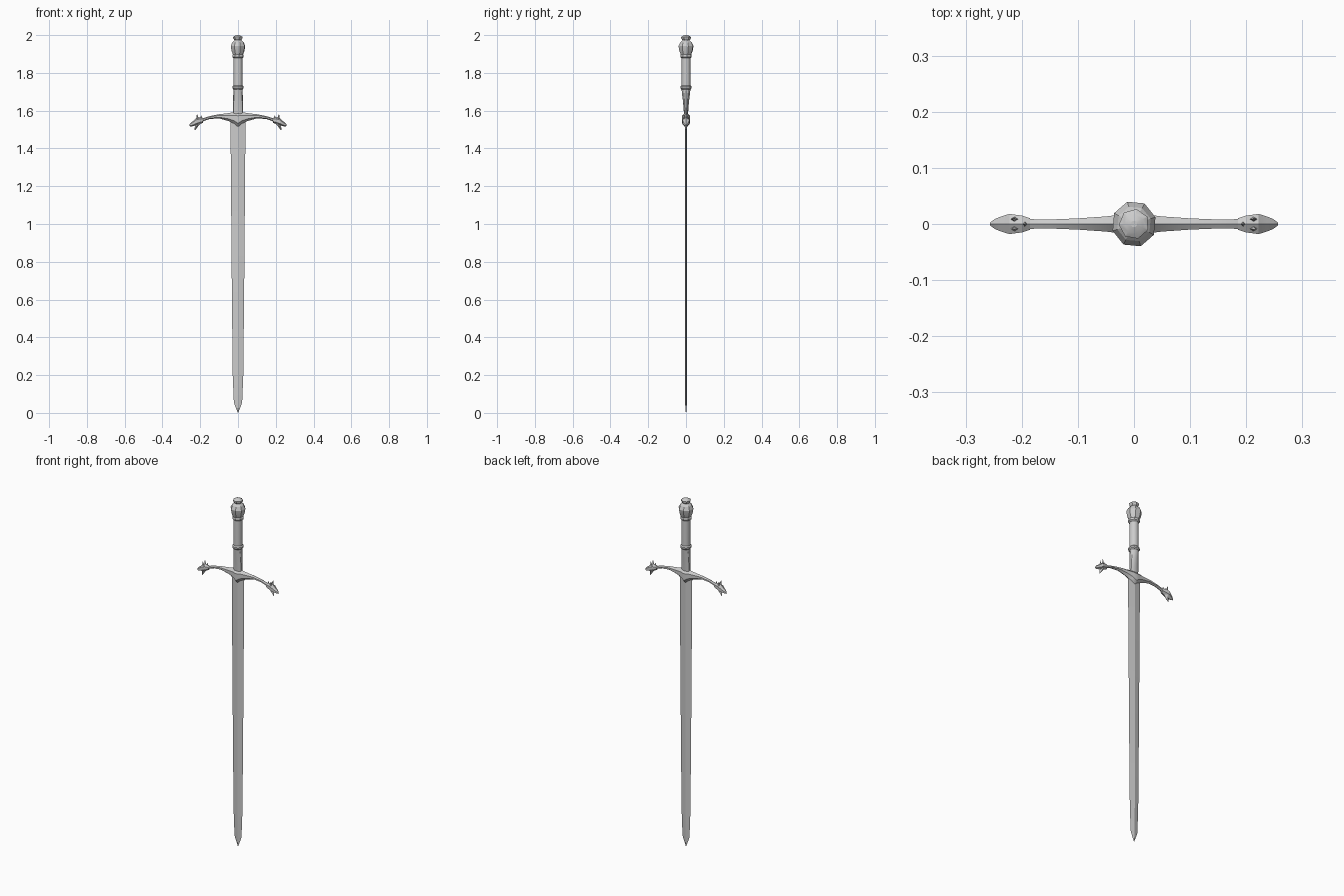
import bpy, bmesh, math
from mathutils import Vector

if "Cube" in bpy.data.objects:
    bpy.data.objects.remove(bpy.data.objects["Cube"])


def loft(name, rings, cap_start=True, cap_end=True, mirror=(False, False), angle=30):
    """Skin a list of equal-length vertex rings into one object."""
    bm = bmesh.new()
    vr = [[bm.verts.new(p) for p in r] for r in rings]
    n = len(rings[0])
    for a, b in zip(vr, vr[1:]):
        for i in range(n):
            j = (i + 1) % n
            bm.faces.new((a[i], a[j], b[j], b[i]))
    if cap_start:
        bm.faces.new(vr[0][::-1])
    if cap_end:
        bm.faces.new(vr[-1])
    bmesh.ops.recalc_face_normals(bm, faces=bm.faces)
    # an open half may be recalculated inside out, so check against its centre
    c = sum((v.co for v in bm.verts), Vector()) / len(bm.verts)
    if sum((f.calc_center_median() - c).dot(f.normal) * f.calc_area() for f in bm.faces) < 0:
        bmesh.ops.reverse_faces(bm, faces=bm.faces)
    me = bpy.data.meshes.new(name)
    bm.to_mesh(me)
    bm.free()
    ob = bpy.data.objects.new(name, me)
    bpy.context.collection.objects.link(ob)
    bpy.ops.object.select_all(action='DESELECT')
    bpy.context.view_layer.objects.active = ob
    ob.select_set(True)
    bpy.ops.object.shade_smooth_by_angle(angle=math.radians(angle))
    if any(mirror):
        m = ob.modifiers.new("Mirror", 'MIRROR')
        m.use_axis = (mirror[0], mirror[1], False)
    return ob


def turned(name, levels, sides, turn=0.0, angle=30):
    """Stack of elliptical rings; levels are (z, half width x, half width y)."""
    rings = []
    for z, rx, ry in levels:
        rings.append([(rx * math.cos(turn + math.tau * i / sides),
                       ry * math.sin(turn + math.tau * i / sides), z) for i in range(sides)])
    return loft(name, rings, angle=angle)


def along_x(secs, k):
    """Six-sided sections along x; secs are (x, top, bottom, half depth, shoulder)."""
    out = []
    for x, t, b, hy in secs:
        m = (t + b) / 2
        hi, lo = m + (t - m) * k, m + (b - m) * k
        out.append([(x, 0, t), (x, hy, hi), (x, hy, lo), (x, 0, b), (x, -hy, lo), (x, -hy, hi)])
    return out


# blade: flat diamond section with a centre ridge
blade = [(0.008, 0.001, 0.001), (0.025, 0.011, 0.003), (0.055, 0.022, 0.005),
         (0.2, 0.028, 0.006), (0.7, 0.033, 0.006), (1.2, 0.037, 0.006), (1.57, 0.040, 0.006)]
blade[0] = (0.0, 0.001, 0.001)
loft("blade", [[(-w, 0, z), (0, -t, z), (w, 0, z), (0, t, z)] for z, w, t in blade], angle=5)

# crossguard: drooping arms with a pointed centre block
guard = [(0, 1.597, 1.508, 0.021), (0.02, 1.593, 1.529, 0.017), (0.05, 1.587, 1.545, 0.0135),
         (0.1, 1.581, 1.559, 0.010), (0.15, 1.571, 1.556, 0.008), (0.18, 1.562, 1.546, 0.0085),
         (0.2, 1.555, 1.535, 0.010)]
loft("crossguard", along_x(guard, 0.45), cap_start=False, mirror=(True, False))

# beast heads on the guard ends: skull, lower jaw, ears
skull = [(0.185, 1.562, 1.536, 0.010), (0.2, 1.566, 1.530, 0.015), (0.222, 1.561, 1.522, 0.018),
         (0.238, 1.545, 1.518, 0.013), (0.248, 1.538, 1.516, 0.009), (0.257, 1.528, 1.518, 0.002)]
loft("beast_head", along_x(skull, 0.5), mirror=(True, False), angle=20)


def spike(name, base, tip, rx, ry, mirror):
    b, t = Vector(base), Vector(tip)
    loft(name, [[c + Vector((rx * s, 0, 0)) if i % 2 == 0 else c + Vector((0, ry * s, 0))
                 for i, s in enumerate((k, k, -k, -k))] for c, k in ((b, 1), (t, 0.15))],
         mirror=mirror, angle=10)


spike("beast_jaw", (0.213, 0, 1.532), (0.228, 0, 1.498), 0.014, 0.013, (True, False))
spike("beast_ear", (0.212, 0.008, 1.553), (0.217, 0.010, 1.580), 0.008, 0.005, (True, True))
spike("beast_mane", (0.195, 0, 1.555), (0.194, 0, 1.574), 0.007, 0.006, (True, False))

# grip: lower part flattens towards the guard, upper part round
turned("lower_grip", [(1.57, 0.027, 0.010), (1.6, 0.027, 0.012), (1.65, 0.026, 0.016),
                      (1.69, 0.025, 0.021), (1.72, 0.025, 0.024)], 12)
turned("grip_ring", [(1.713, 0.025, 0.025), (1.719, 0.030, 0.030), (1.727, 0.030, 0.030),
                     (1.734, 0.025, 0.025)], 12)
turned("upper_grip", [(1.725, 0.024, 0.024), (1.8, 0.0245, 0.0245), (1.89, 0.024, 0.024)], 12)

# pommel: collar, faceted ball, flared cap
turned("pommel_collar", [(1.878, 0.025, 0.025), (1.884, 0.031, 0.031), (1.893, 0.031, 0.031),
                         (1.9, 0.026, 0.026)], 8, 0.2)
turned("pommel", [(1.895, 0.027, 0.028), (1.917, 0.036, 0.037), (1.943, 0.040, 0.0415),
                  (1.962, 0.031, 0.032), (1.974, 0.018, 0.019)], 8, 0.3, 20)
turned("pommel_cap", [(1.97, 0.017, 0.017), (1.982, 0.025, 0.026), (1.99, 0.027, 0.027),
                      (1.996, 0.017, 0.017), (2.0, 0.006, 0.006)], 7, 0.5, 20)
